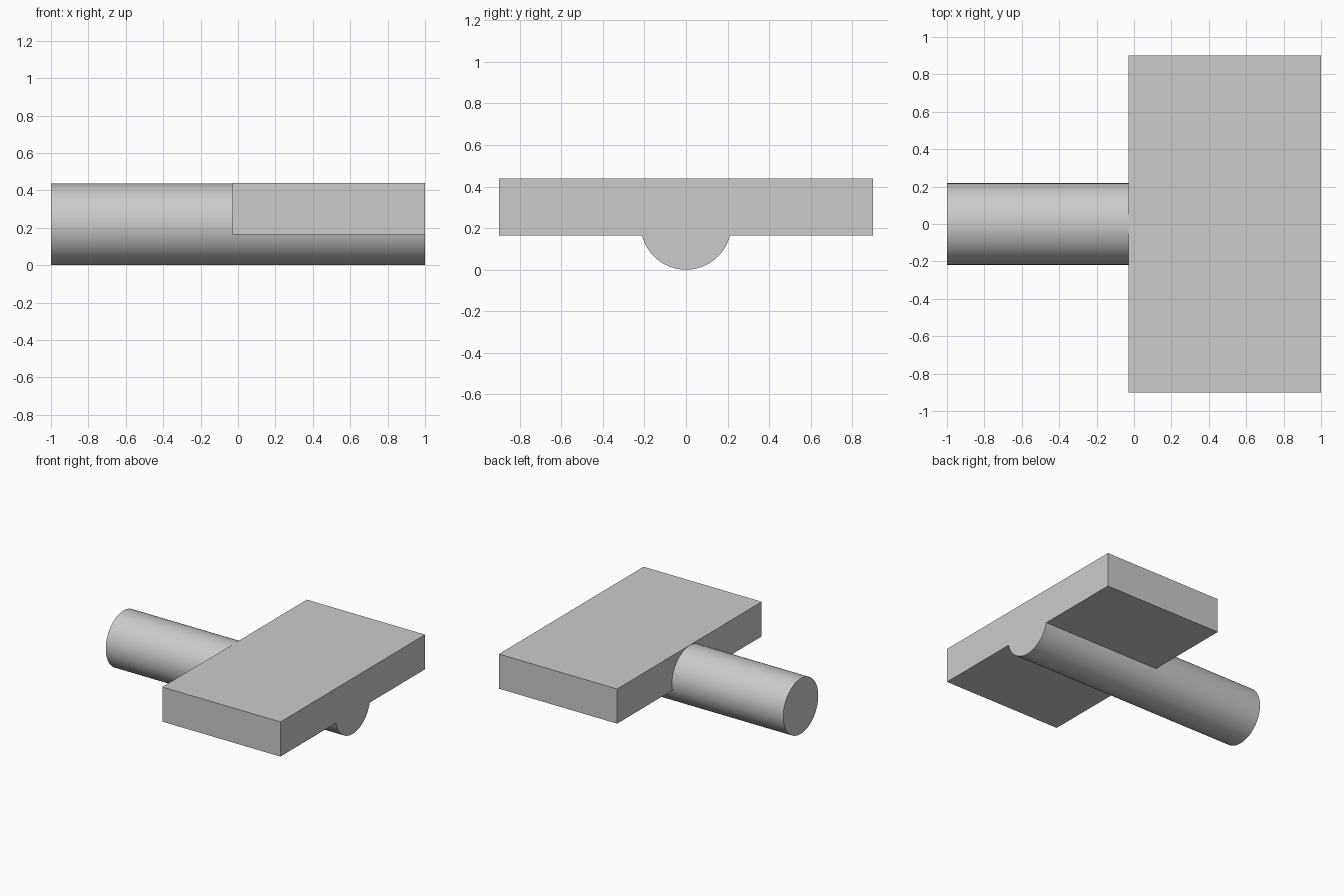
import bpy
from math import radians

cube = bpy.data.objects.get("Cube")
if cube:
    bpy.data.objects.remove(cube, do_unlink=True)

# Single plain grey
grey = bpy.data.materials.new("light_grey")
grey.use_nodes = True
colour = (0.6, 0.6, 0.6, 1)
grey.diffuse_color = colour
grey.node_tree.nodes["Principled BSDF"].inputs["Base Color"].default_value = colour

# Round bar running the full length along x
radius = 0.218
bpy.ops.mesh.primitive_cylinder_add(vertices=96, radius=radius, depth=2,
                                    location=(0, 0, radius),
                                    rotation=(0, radians(90), 0))
bar = bpy.context.object
bar.name = "round_bar_with_block"
bar.data.materials.append(grey)

# Wide block, flush with the bar's end and top
x0, x1, z0, z1 = -0.03, 1.0, 0.165, 0.438
bpy.ops.mesh.primitive_cube_add(size=1, location=((x0 + x1) / 2, 0, (z0 + z1) / 2))
block = bpy.context.object
block.name = "wide_block"
block.scale = (x1 - x0, 1.8, z1 - z0)
block.data.materials.append(grey)
bpy.ops.object.transform_apply(location=False, rotation=False, scale=True)

# Join the two into one solid
union = bar.modifiers.new("union", "BOOLEAN")
union.operation = "UNION"
union.solver = "EXACT"
union.object = block
bpy.ops.object.select_all(action="DESELECT")
bar.select_set(True)
bpy.context.view_layer.objects.active = bar
bpy.ops.object.modifier_apply(modifier=union.name)
bpy.data.objects.remove(block, do_unlink=True)
bpy.ops.object.shade_smooth_by_angle(angle=radians(30))
